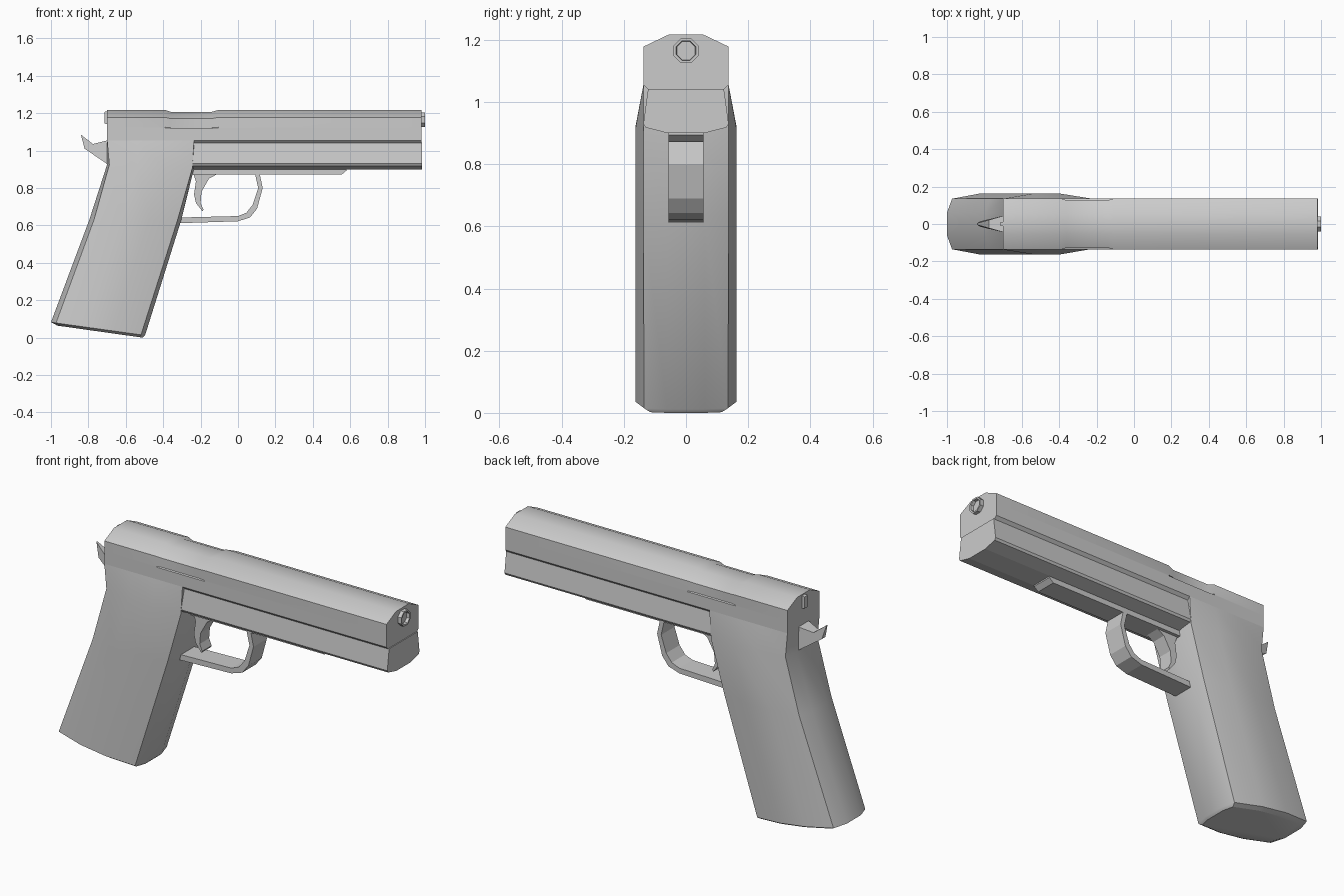
import bpy, bmesh, math

if "Cube" in bpy.data.objects:
    bpy.data.objects.remove(bpy.data.objects["Cube"])


def finish(bm, name, angle=None):
    bmesh.ops.recalc_face_normals(bm, faces=bm.faces)
    me = bpy.data.meshes.new(name)
    bm.to_mesh(me)
    bm.free()
    ob = bpy.data.objects.new(name, me)
    bpy.context.collection.objects.link(ob)
    if angle:
        bpy.ops.object.select_all(action='DESELECT')
        bpy.context.view_layer.objects.active = ob
        ob.select_set(True)
        bpy.ops.object.shade_smooth_by_angle(angle=math.radians(angle))
    return ob


def loft(name, rings, angle=None):
    """Skin a list of equally long point rings and cap both ends."""
    bm = bmesh.new()
    vs = [[bm.verts.new(p) for p in r] for r in rings]
    n = len(vs[0])
    for a, b in zip(vs, vs[1:]):
        for i in range(n):
            j = (i + 1) % n
            bm.faces.new((a[i], a[j], b[j], b[i]))
    bm.faces.new(vs[0])
    bm.faces.new(vs[-1])
    return finish(bm, name, angle)


def mirror_ring(half):
    """Close a half ring of points by mirroring it across y = 0."""
    return half + [(x, -y, z) for x, y, z in reversed(half)]


def section(x, half):
    return mirror_ring([(x, y, z) for y, z in half])


def plate(name, profile, w):
    """Extrude a side profile to half width w."""
    return loft(name, [[(x, s * w, z) for x, z in profile] for s in (-1, 1)])


# Slide with shallow ejection notch
full = [(.122, 1.04), (.137, 1.055), (.137, 1.12), (.137, 1.125), (.137, 1.178), (.055, 1.217)]
notch = [(.122, 1.04), (.137, 1.055), (.137, 1.12), (.127, 1.122), (.127, 1.171), (.052, 1.207)]
loft("slide", [section(x, s) for x, s in
               ((-.70, full), (-.39, full), (-.36, notch), (-.14, notch), (-.105, full), (.98, full))], 30)

# Lower frame under the slide
frame = [(.122, 1.042), (.137, .93), (.13, .918), (.06, .90)]
loft("frame", [section(x, frame) for x in (-.30, .985)])

# Grip: bulged rings, running up into the flat-sided receiver
def grip_ring(back, front, w, corner, dx):
    (xb, zb), (xf, zf) = back, front
    pts = [(xb, .06), (xb + dx, corner), (xb + .35 * (xf - xb), w),
           (xb + .65 * (xf - xb), w), (xf - dx * .8, corner), (xf, .06)]
    return mirror_ring([(x, y, zb + (zf - zb) * (x - xb) / (xf - xb)) for x, y in pts])


loft("grip", [
    grip_ring((-.965, .064), (-.51, .0), .14, .115, .02),
    grip_ring((-1.0, .082), (-.497, .012), .163, .135, .027),
    grip_ring((-.795, .63), (-.303, .63), .163, .137, .025),
    grip_ring((-.70, .925), (-.235, .905), .163, .137, .012),
    grip_ring((-.70, 1.055), (-.235, 1.055), .137, .137, 0)], 30)

# Rail below the frame
plate("under_rail", [(-.26, .91), (-.26, .872), (.555, .872), (.58, .893), (.58, .91)], .057)

# Trigger guard: bent strip
outer = [(.115, .88), (.132, .80), (.102, .69), (.065, .643), (0, .622), (-.31, .612)]
inner = [(-.31, .642), (0, .65), (.045, .668), (.078, .71), (.108, .80), (.09, .88)]
plate("trigger_guard", outer + inner, .057)

# Trigger
plate("trigger", [(-.24, .88), (-.225, .835), (-.235, .765), (-.225, .72), (-.19, .675),
                  (-.185, .685), (-.20, .72), (-.195, .78), (-.155, .85), (-.10, .88)], .04)

# Hammer, tapering to its tip
hammer = [(-.68, .92, .045), (-.695, .925, .045), (-.82, 1.01, .015), (-.84, 1.085, .004),
          (-.775, 1.035, .022), (-.695, 1.055, .045), (-.68, 1.055, .045)]
loft("hammer", [[(x, s * w, z) for x, z, w in hammer] for s in (-1, 1)])

# Small plate at the rear of the slide
plate("rear_plate", [(-.715, 1.145), (-.69, 1.14), (-.69, 1.213), (-.715, 1.207)], .012)

# Octagonal muzzle: outer wall, rim and recess
def octagon(x, r):
    return [(x, r * math.cos((i + .5) * math.pi / 4), 1.165 + r * math.sin((i + .5) * math.pi / 4))
            for i in range(8)]


loft("muzzle", [octagon(.96, .043), octagon(1.0, .043), octagon(1.0, .034), octagon(.984, .032)])
